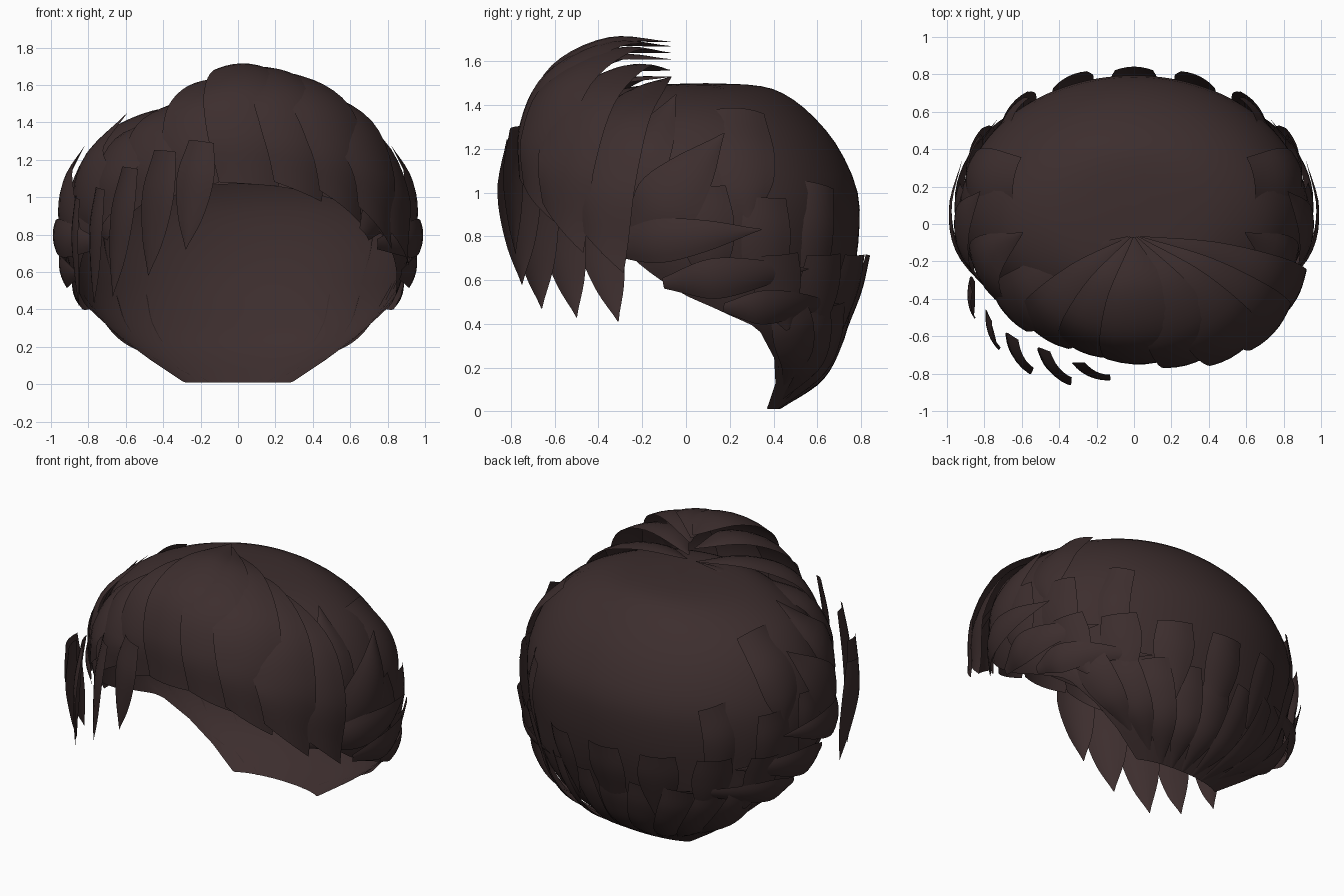
import bpy, bmesh, math
from mathutils import Vector

if "Cube" in bpy.data.objects:
    bpy.data.objects.remove(bpy.data.objects["Cube"])

CENTER = Vector((0, 0.08, 0.8))
hair = bpy.data.materials.new("dark_brown_hair")
hair.diffuse_color = (0.046, 0.027, 0.027, 1)
hair.use_nodes = True
hair.node_tree.nodes["Principled BSDF"].inputs["Base Color"].default_value = hair.diffuse_color

# Scalp rings from crown to nape: height, half width, front y, back y
RINGS = [Vector(r) for r in (
    (1.50, 0.00, 0.08, 0.10), (1.49, 0.28, -0.20, 0.32), (1.45, 0.50, -0.35, 0.45),
    (1.35, 0.70, -0.48, 0.58), (1.20, 0.83, -0.58, 0.70), (1.00, 0.91, -0.64, 0.785),
    (0.80, 0.93, -0.66, 0.79), (0.60, 0.89, -0.58, 0.76), (0.40, 0.80, -0.25, 0.70),
    (0.20, 0.59, 0.05, 0.62), (0.01, 0.31, 0.24, 0.43))]
# Hairline height against sine of the angle (-1 front, 1 back)
HAIRLINE = [(-1, 1.07), (-0.75, 0.95), (-0.4, 0.67), (-0.2, 0.52),
            (0, 0.44), (0.2, 0.38), (0.36, 0.01), (1.01, 0.01)]


def spline(pts, u):
    """Smooth curve through a list of vectors, u in 0..len-1."""
    n = len(pts)
    i = min(max(int(u), 0), n - 2)
    t = u - i
    b, c = pts[i], pts[i + 1]
    a = pts[i - 1] if i else b * 2 - c
    d = pts[i + 2] if i + 2 < n else c * 2 - b
    return 0.5 * (2 * b + (c - a) * t + (2 * a - 5 * b + 4 * c - d) * t * t
                  + (3 * b - a - 3 * c + d) * t ** 3)


def ring_at(z):
    lo, hi = 0.0, len(RINGS) - 1.0
    for _ in range(24):
        mid = (lo + hi) / 2
        if spline(RINGS, mid)[0] > z:
            lo = mid
        else:
            hi = mid
    return lo


def on_ring(u, a):
    z, rx, yf, yb = spline(RINGS, u)
    return Vector((rx * math.cos(a), (yf + yb) / 2 + (yb - yf) / 2 * math.sin(a), z))


def lift(p, off):
    return p + (p - CENTER).normalized() * off


def hairline(s):
    for (s0, z0), (s1, z1) in zip(HAIRLINE, HAIRLINE[1:]):
        if s <= s1:
            return z0 + (z1 - z0) * (s - s0) / (s1 - s0)
    return 0.01


def side_point(y, z, off, sign):
    _, rx, yf, yb = spline(RINGS, ring_at(z))
    s = max(-0.98, min(0.98, (y - (yf + yb) / 2) / ((yb - yf) / 2)))
    return lift(Vector((sign * rx * math.sqrt(1 - s * s), y, z)), off)


def finish(name, bm):
    me = bpy.data.meshes.new(name)
    bmesh.ops.remove_doubles(bm, verts=bm.verts, dist=0.0005)
    for f in bm.faces:
        f.smooth = True
    bm.to_mesh(me)
    bm.free()
    me.materials.append(hair)
    ob = bpy.data.objects.new(name, me)
    bpy.context.collection.objects.link(ob)
    return ob


def grid(name, rows, closed=False):
    bm = bmesh.new()
    vs = [[bm.verts.new(p) for p in r] for r in rows]
    for r0, r1 in zip(vs, vs[1:]):
        n = len(r0)
        for j in range(n if closed else n - 1):
            k = (j + 1) % n
            bm.faces.new((r0[j], r1[j], r1[k], r0[k]))
    return finish(name, bm)


def strand(name, path, widths, bulge=0.12, steps=14, cols=6, twist=0.0, slant=0.0):
    """Curved ribbon facing away from the head; slant skews its lower end."""
    ws = [Vector((w, 0, 0)) for w in widths]
    rows = []
    for i in range(steps + 1):
        f = i / steps
        u = f * (len(path) - 1)
        p = spline(path, u)
        tan = (spline(path, min(u + 0.05, len(path) - 1))
               - spline(path, max(u - 0.05, 0))).normalized()
        out = (p - CENTER).normalized()
        side = tan.cross(out).normalized()
        out = side.cross(tan).normalized()
        side = (side + out * twist).normalized()
        w = max(0.004, spline(ws, f * (len(ws) - 1))[0])
        rows.append([p + side * w * (j / cols - 0.5)
                     - out * w * bulge * (2 * j / cols - 1) ** 2
                     - tan * slant * w * (j / cols - 0.5) * f ** 3
                     for j in range(cols + 1)])
        for q in rows[-1]:
            q.z = max(q.z, 0.0)
    return grid(name, rows)


# Scalp shell, open at the face and neck
SEG, LEV = 120, 26
angles = [2 * math.pi * i / SEG for i in range(SEG)]
ends = [ring_at(hairline(math.sin(a))) for a in angles]
grid("scalp_shell", [[on_ring(e * k / LEV, a) for a, e in zip(angles, ends)]
                     for k in range(LEV + 1)], closed=True)

# Swept-up front: end x, y, z, peak height, width
QUIFF = [(-0.69, -0.48, 0.90, 1.44, 0.30), (-0.50, -0.60, 0.97, 1.52, 0.32),
         (-0.24, -0.70, 1.04, 1.63, 0.34), (0.06, -0.75, 1.07, 1.71, 0.40),
         (0.33, -0.74, 1.03, 1.69, 0.34), (0.56, -0.69, 0.95, 1.66, 0.33),
         (0.75, -0.58, 0.84, 1.58, 0.32), (0.87, -0.40, 0.74, 1.48, 0.30)]
for i, (x, y, z, pk, w) in enumerate(QUIFF):
    root = Vector((0.01 * (i - 3), -0.07, max(pk - 0.02, 1.52) if pk > 1.55 else 1.53))
    end = Vector((x, y, z))

    def along(f, h):
        p = root.lerp(end, f)
        return Vector((p.x, p.y, h))
    path = [root, along(0.42, pk), along(0.80, z + (pk - z) * 0.80),
            along(0.98, z + (pk - z) * 0.42), end]
    strand(f"quiff_strand_{i}", path, [0.01, w * 0.8, w * 1.15, w * 1.1, w * 0.8], 0.1, 20,
           slant=max(-0.9, min(0.9, 1.2 * x)))

# Loose fringe locks on one side: top point, tip point, width
FRINGE = [((-0.20, -0.79, 1.30), (-0.28, -0.78, 0.72), 0.20),
          ((-0.40, -0.77, 1.25), (-0.48, -0.75, 0.58), 0.24),
          ((-0.59, -0.71, 1.16), (-0.67, -0.66, 0.47), 0.23),
          ((-0.75, -0.60, 1.05), (-0.77, -0.50, 0.43), 0.20),
          ((-0.87, -0.44, 1.00), (-0.85, -0.31, 0.41), 0.19)]
for i, (top, tip, w) in enumerate(FRINGE):
    a, b = Vector(top), Vector(tip)
    path = [a, lift(a.lerp(b, 0.35), 0.03), lift(a.lerp(b, 0.7), 0.02), b]
    strand(f"fringe_lock_{i}", path, [w * 0.75, w * 1.1, w * 0.75, 0.0], 0.12,
           twist=-0.4 if i else -0.15)

# Side locks: start y, z, tip y, z, width, lift
LEAVES = [(-0.44, 0.80, -0.04, 1.42, 0.34, 0.045), (-0.25, 0.76, 0.17, 1.25, 0.28, 0.05),
          (-0.38, 0.75, 0.33, 0.83, 0.18, 0.06), (-0.10, 0.59, 0.53, 0.66, 0.17, 0.06),
          (0.17, 0.48, 0.66, 0.51, 0.15, 0.06)]
PLATES = [(0.24, 1.37, 0.30, 0.85, 0.28, 0.025), (0.08, 1.02, 0.12, 0.55, 0.24, 0.03),
          (0.36, 0.97, 0.36, 0.48, 0.23, 0.035), (0.60, 1.03, 0.56, 0.45, 0.20, 0.03)]
for kind, table, prof, lifts in (
        ("swept_side_lock", LEAVES, (0.3, 1.1, 0.8, 0.0), (0.4, 1, 1, 0.9)),
        ("hanging_side_lock", PLATES, (0.85, 1.05, 0.85, 0.0), (1, 1, 1, 0.5))):
    for i, (y0, z0, y1, z1, w, off) in enumerate(table):
        for sign, label in ((1, "right"), (-1, "left")):
            path = [side_point(y0 + (y1 - y0) * f, z0 + (z1 - z0) * f, off * k, sign)
                    for f, k in zip((0, 0.33, 0.66, 1), lifts)]
            strand(f"{kind}_{label}_{i}", path, [w * k for k in prof], 0.1)

# Nape locks: outer short layer and inner long layer
for layer, count, spread, top, tip, w in (("upper", 7, 62, 0.72, 0.27, 0.24),
                                          ("lower", 9, 58, 0.50, 0.0, 0.21)):
    for i in range(count):
        d = 2 * i / (count - 1) - 1
        a = math.radians(90 + spread * d)
        low = tip + (0.12 if layer == "upper" else 0.2 * max(0, abs(d) - 0.4)) * abs(d)
        offs = (0.06, 0.055, 0.045, 0.04) if layer == "upper" else (0.035, 0.045, 0.04, 0.0)
        path = [lift(on_ring(ring_at(top + (low - top) * f), a), o)
                for f, o in zip((0, 0.33, 0.66, 1), offs)]
        strand(f"nape_{layer}_lock_{i}", path, [w * 0.85, w, w * 0.75, 0.02], 0.1)
